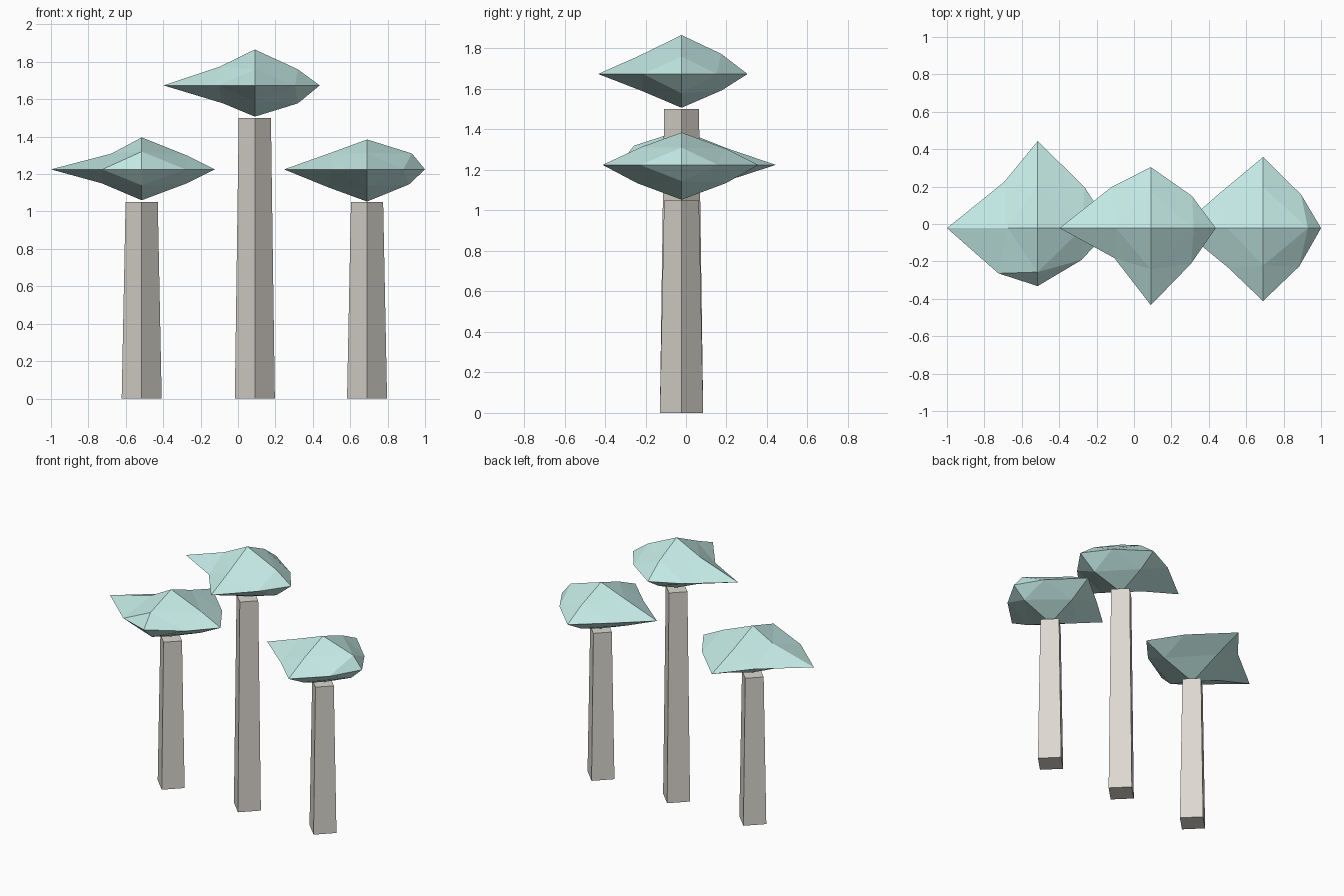
import bpy, bmesh, math
from itertools import product

if "Cube" in bpy.data.objects:
    bpy.data.objects.remove(bpy.data.objects["Cube"])

CY = -0.022  # all three stand on one line


def material(name, col):
    m = bpy.data.materials.new(name)
    m.diffuse_color = (*col, 1)
    m.use_nodes = True
    m.node_tree.nodes["Principled BSDF"].inputs["Base Color"].default_value = m.diffuse_color
    return m


cap_mat = material("pale_teal", (0.55, 0.82, 0.78))
post_mat = material("warm_grey", (0.72, 0.69, 0.63))


def post(name, x, h):
    # four-sided tapered post with corners on the axes
    bpy.ops.mesh.primitive_cone_add(vertices=4, radius1=0.107, radius2=0.086,
                                    depth=h, location=(x, CY, h / 2))
    ob = bpy.context.object
    ob.name = name
    ob.data.materials.append(post_mat)


def cap(name, x, z, axes, rim, side, front):
    # uneven flattened octahedron, every face split in four
    # axes: reach along -x +x -y +y -z +z; rim: corner points in plan
    # side / front: mid points in the xz / yz plane; order -- -+ +- ++
    bm = bmesh.new()
    signs = list(product((-1, 1), repeat=2))
    pts = {}
    for i, r in enumerate(axes):
        k = [0, 0, 0]
        k[i // 2] = (-1, 1)[i % 2]
        pts[tuple(k)] = bm.verts.new([c * r for c in k])
    for (a, b), table in (((0, 1), rim), ((0, 2), side), ((1, 2), front)):
        for s, uv in zip(signs, table):
            k, p = [0, 0, 0], [0, 0, 0]
            k[a], k[b] = s
            p[a], p[b] = s[0] * uv[0], s[1] * uv[1]
            pts[tuple(k)] = bm.verts.new(p)
    for sx, sy, sz in product((-1, 1), repeat=3):
        A, B, C = pts[sx, 0, 0], pts[0, sy, 0], pts[0, 0, sz]
        ab, ac, bc = pts[sx, sy, 0], pts[sx, 0, sz], pts[0, sy, sz]
        for f in ((A, ab, ac), (ab, B, bc), (ac, bc, C), (ab, bc, ac)):
            bm.faces.new(f)
    bmesh.ops.recalc_face_normals(bm, faces=bm.faces[:])
    me = bpy.data.meshes.new(name)
    bm.to_mesh(me)
    bm.free()
    me.materials.append(cap_mat)
    ob = bpy.data.objects.new(name, me)
    ob.location = (x, CY, z)
    bpy.context.collection.objects.link(ob)


# posts
post("left_post", -0.515, 1.05)
post("middle_post", 0.09, 1.5)
post("right_post", 0.69, 1.05)

# caps
cap("left_cap", -0.515, 1.225, (.485, .392, .31, .465, .165, .171),
    ((.21, .242), (.18, .246), (.235, .17), (.25, .22)),
    ((.212, .075), (.16, .085), (.24, .075), (.24, .075)),
    ((.22, .085), (.235, .095), (.25, .07), (.23, .08)))
cap("middle_cap", 0.09, 1.674, (.488, .347, .412, .326, .167, .192),
    ((.195, .16), (.21, .22), (.215, .19), (.22, .172)),
    ((.17, .096), (.186, .101), (.23, .096), (.23, .086)),
    ((.193, .085), (.22, .085), (.2, .08), (.195, .1)))
cap("right_cap", 0.69, 1.225, (.444, .31, .39, .38, .172, .16),
    ((.188, .21), (.24, .18), (.193, .205), (.203, .18)),
    ((.21, .095), (.19, .09), (.225, .08), (.24, .085)),
    ((.22, .09), (.2, .088), (.22, .09), (.22, .08)))
